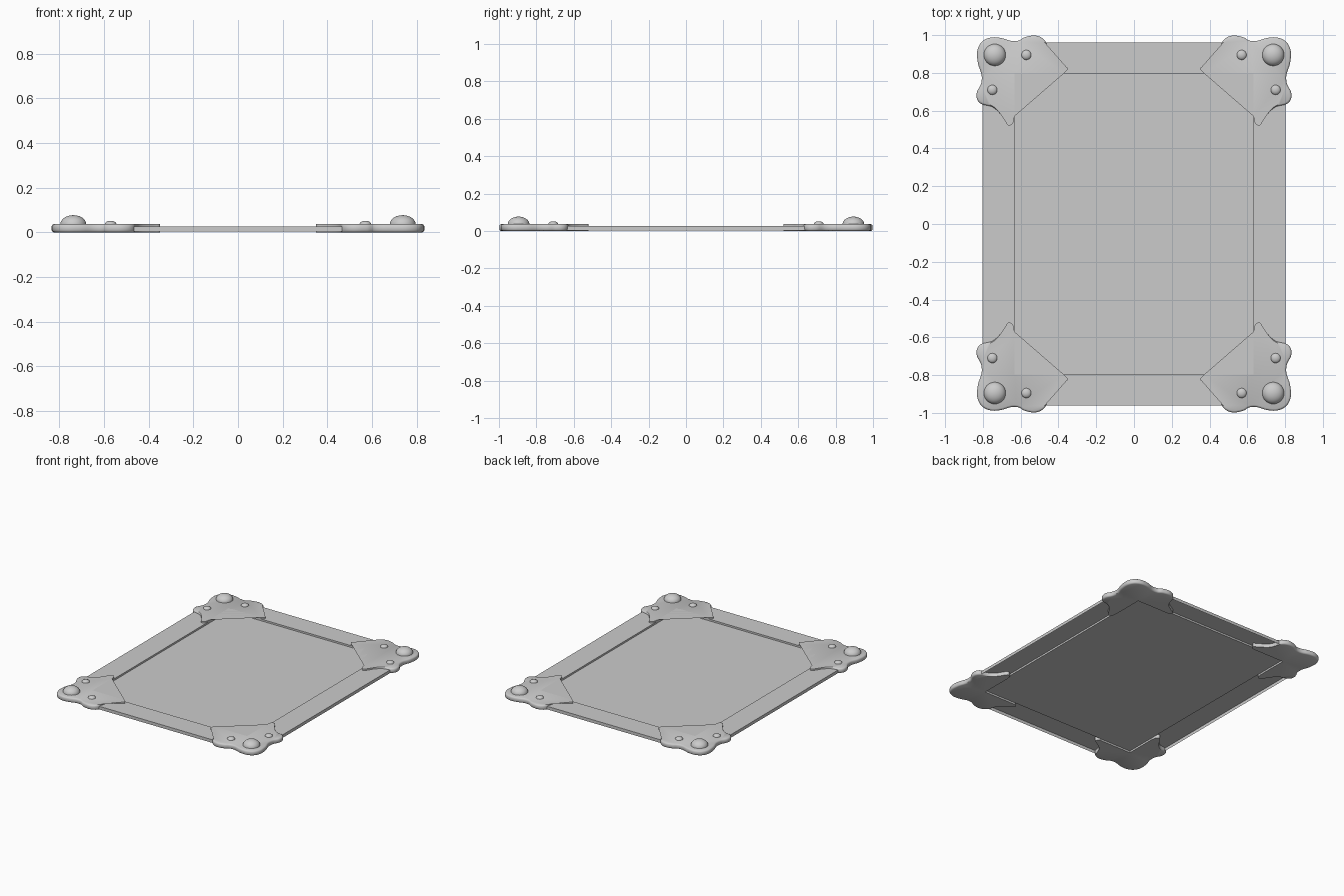
import bpy, bmesh
from mathutils import Vector

if "Cube" in bpy.data.objects:
    bpy.data.objects.remove(bpy.data.objects["Cube"])


def finish(bm, name, mirror=True, smooth=True):
    me = bpy.data.meshes.new(name)
    bm.to_mesh(me)
    bm.free()
    ob = bpy.data.objects.new(name, me)
    bpy.context.collection.objects.link(ob)
    if mirror:
        m = ob.modifiers.new("Mirror", 'MIRROR')
        m.use_axis = (True, True, False)
        m.use_mirror_merge = False
    if smooth:
        bpy.ops.object.select_all(action='DESELECT')
        ob.select_set(True)
        bpy.context.view_layer.objects.active = ob
        bpy.ops.object.shade_smooth_by_angle(angle=0.6)
    return ob


# Border: thin sheet with an outer skirt and an inner step down to the panel
def rect(bm, x, y, z):
    return [bm.verts.new((x * a, y * b, z)) for a, b in ((-1, -1), (1, -1), (1, 1), (-1, 1))]


def bridge(bm, lo, hi):
    n = len(lo)
    for i in range(n):
        j = (i + 1) % n
        bm.faces.new((lo[i], lo[j], hi[j], hi[i]))


IN_X, IN_Y, STEP = 0.633, 0.798, 0.013
bm = bmesh.new()
rings = [rect(bm, 0.803, 0.96, 0.003), rect(bm, 0.803, 0.96, 0.026),
         rect(bm, IN_X, IN_Y, 0.026), rect(bm, IN_X, IN_Y, STEP)]
for lo, hi in zip(rings, rings[1:]):
    bridge(bm, lo, hi)
finish(bm, "border", False, False)

# Sunken centre panel
bm = bmesh.new()
bm.faces.new(rect(bm, IN_X, IN_Y, STEP))
finish(bm, "centre_panel", False, False)

# Corner bracket outline: control points run counter-clockwise
outline = [(0.633, 0.57), (0.641, 0.533), (0.665, 0.522), (0.683, 0.545), (0.708, 0.583),
           (0.75, 0.62), (0.807, 0.635), (0.831, 0.662), (0.831, 0.70), (0.81, 0.742),
           (0.807, 0.79), (0.826, 0.85), (0.83, 0.915), (0.807, 0.963), (0.76, 0.987),
           (0.705, 0.985), (0.65, 0.969), (0.61, 0.971), (0.58, 0.988), (0.53, 0.998),
           (0.49, 0.987), (0.465, 0.96), (0.457, 0.92), (0.435, 0.882), (0.38, 0.843),
           (0.35, 0.823), (0.37, 0.798)]
STEPS = 5
P = [Vector(p) for p in outline]
P = [P[0]] + P + [P[-1]]
pts = []
for i in range(1, len(P) - 2):
    a, b, c, d = P[i - 1:i + 3]
    for k in range(STEPS):
        t = k / STEPS
        pts.append(0.5 * (2 * b + (c - a) * t + (2 * a - 5 * b + 4 * c - d) * t * t
                          + (3 * b - a - 3 * c + d) * t ** 3))
pts += [P[-1], Vector((IN_X, IN_Y))]

# Rounded rim on the outer lobes, fading to a sharp edge at the tips
n = len(pts)
offsets = []
for i, p in enumerate(pts):
    tan = pts[(i + 1) % n] - pts[i - 1]
    inward = Vector((-tan.y, tan.x)).normalized()
    s = min(i - 4 * STEPS, 22 * STEPS - i) / (2 * STEPS)
    offsets.append(inward * 0.010 * max(0.0, min(1.0, s)))

bm = bmesh.new()
loops = []
for z, f in ((0, 1), (0.003, 0.4), (0.009, 0), (0.028, 0), (0.034, 0.4), (0.037, 1)):
    loops.append([bm.verts.new((*(p + o * f), z)) for p, o in zip(pts, offsets)])
for lo, hi in zip(loops, loops[1:]):
    bridge(bm, lo, hi)
bm.faces.new(loops[0][::-1])
bm.faces.new(loops[-1])
# Triangulate the concave caps
bmesh.ops.triangulate(bm, faces=[f for f in bm.faces if len(f.verts) > 4])
finish(bm, "corner_brackets")


# Domed rivets
def dome(name, x, y, r, h):
    bm = bmesh.new()
    bmesh.ops.create_uvsphere(bm, u_segments=32, v_segments=16, radius=1)
    bmesh.ops.delete(bm, geom=[v for v in bm.verts if v.co.z < -0.01], context='VERTS')
    for v in bm.verts:
        v.co = (x + v.co.x * r, y + v.co.y * r, 0.036 + v.co.z * h)
    finish(bm, name)


dome("large_rivets", 0.737, 0.895, 0.058, 0.041)
dome("top_small_rivets", 0.57, 0.895, 0.026, 0.016)
dome("side_small_rivets", 0.75, 0.71, 0.026, 0.016)
